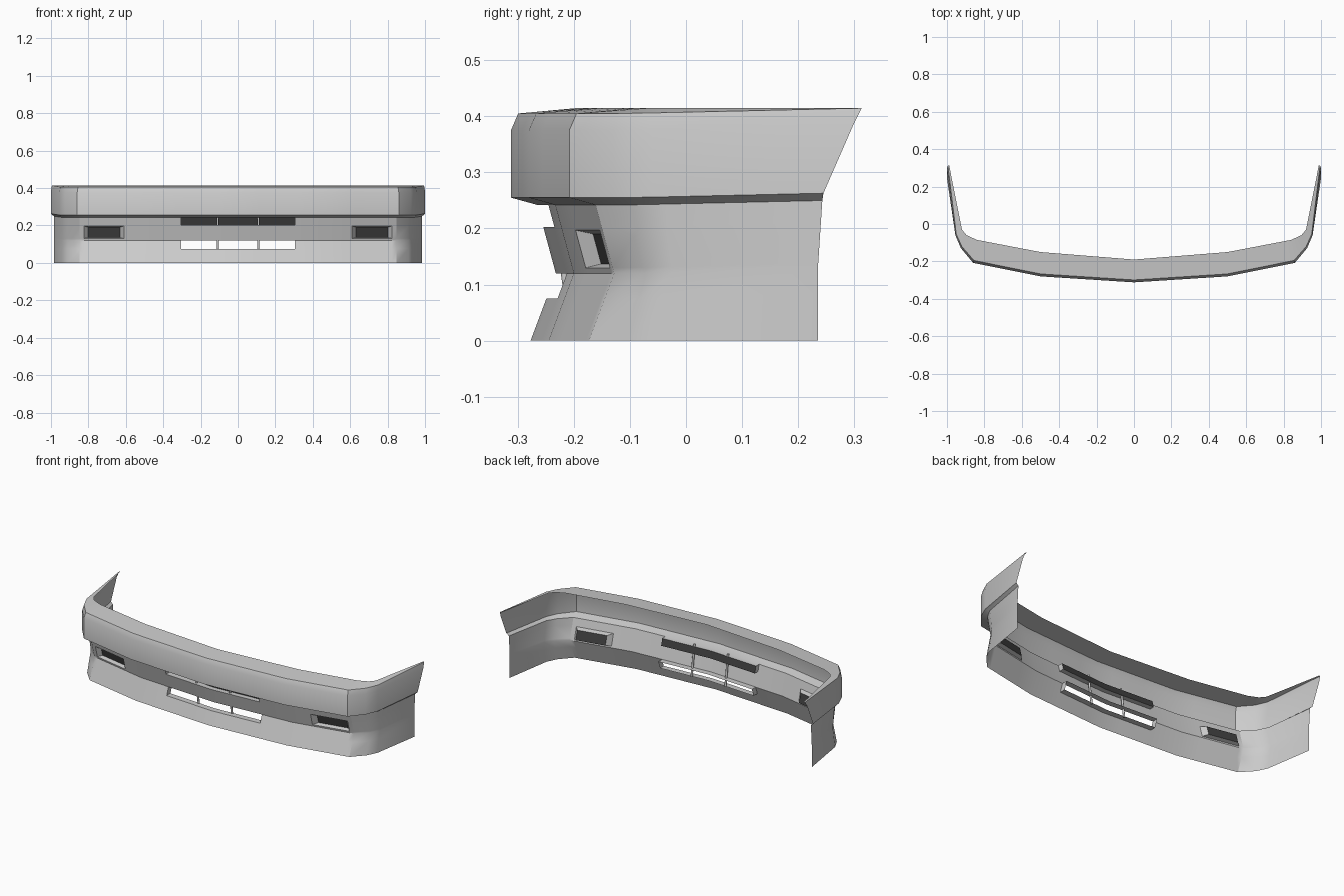
import bpy, bmesh
from mathutils import Vector

cube = bpy.data.objects.get("Cube")
if cube:
    bpy.data.objects.remove(cube)


def material(name, value):
    m = bpy.data.materials.new(name)
    m.use_nodes = True
    m.diffuse_color = (value, value, value, 1)
    m.node_tree.nodes["Principled BSDF"].inputs["Base Color"].default_value = m.diffuse_color
    return m


grey = material("light grey", 0.6)
dark = material("dark grey", 0.05)


def lerp_table(table, key):
    """Linear lookup in rows of (key, values...)."""
    for a, b in zip(table, table[1:]):
        if key <= b[0]:
            t = (key - a[0]) / (b[0] - a[0])
            return [p + (q - p) * t for p, q in zip(a[1:], b[1:])]
    return list(table[-1][1:])


# Plan outline of the band: x, y, share of the profile offset
PLAN = [(0, -.312, 1), (.5, -.28, 1), (.86, -.208, 1), (.925, -.13, .75), (.955, -.06, .45)]
# Inner edge of the top flange for the same columns
FLANGE = [(0, -.19), (.5, -.15), (.84, -.085), (.895, -.06), (.92, -.03), (.988, .313)]
# Profile: z, setback, width scale, y of the rear end
PROFILE = [(0, .035, .985, .235), (.12, .08, .985, .235), (.242, .047, .985, .243),
           (.255, 0, 1, .245), (.375, 0, 1, .298), (.405, .013, .995, .313)]
HALF = [0, .11, .31, .5, .62, .835, .86, .925, .955, 1]
COLS = [-x for x in HALF[:0:-1]] + HALF
ROWS = [0, .075, .12, .13, .197, .203, .242, .255, .375, .405]


def shell_point(x, z):
    setback, scale, rear = lerp_table(PROFILE, z)
    if abs(x) == 1:
        y = rear
    else:
        y, share = lerp_table(PLAN, abs(x))
        y += setback * share
    rise = .008 * max(0, y + .1) / .35 if z else 0
    return Vector((x * scale, y, z + rise))


def flange_point(x):
    # Match each outer column with its inner partner
    keys = [p[0] for p in PLAN] + [1]
    table = [(k, *p) for k, p in zip(keys, FLANGE)]
    ix, iy = lerp_table(table, abs(x))
    return Vector((ix if x > 0 else -ix, iy, .415))


# Bumper skin
bm = bmesh.new()
grid = [[bm.verts.new(shell_point(x, z)) for x in COLS] for z in ROWS]
grid.append([bm.verts.new(flange_point(x)) for x in COLS])
cells = {}
for r in range(len(ROWS)):
    for c in range(len(COLS) - 1):
        cells[r, c] = bm.faces.new((grid[r][c], grid[r][c + 1],
                                    grid[r + 1][c + 1], grid[r + 1][c]))


def recess(x0, x1, z0, z1, depth, taper, panel):
    """Push the cells in a window backwards, closed by a dark panel or left open."""
    faces = [f for (r, c), f in cells.items() if r < len(ROWS) - 1
             and z0 <= ROWS[r] and ROWS[r + 1] <= z1
             and x0 <= COLS[c] and COLS[c + 1] <= x1]
    out = bmesh.ops.extrude_face_region(bm, geom=faces)["geom"]
    verts = [g for g in out if isinstance(g, bmesh.types.BMVert)]
    caps = [g for g in out if isinstance(g, bmesh.types.BMFace)]
    old = [f for f in faces if f.is_valid and f not in caps]
    if old:
        bmesh.ops.delete(bm, geom=old, context='FACES_ONLY')
    for key in [k for k, f in cells.items() if not f.is_valid]:
        del cells[key]
    centre = sum((v.co for v in verts), Vector()) / len(verts)
    for v in verts:
        v.co = centre + (v.co - centre) * taper
        v.co.y += depth
    if panel:
        for f in caps:
            f.material_index = 1
    else:
        bmesh.ops.delete(bm, geom=caps, context='FACES')


recess(-.31, .31, .075, .12, .035, 1, False)
recess(-.31, .31, .203, .242, .03, 1, True)
for x0, x1 in ((-.835, -.62), (.62, .835)):
    recess(x0, x1, .13, .197, .025, .8, True)

mesh = bpy.data.meshes.new("bumper_skin")
bm.to_mesh(mesh)
bm.free()
skin = bpy.data.objects.new("bumper_skin", mesh)
bpy.context.collection.objects.link(skin)
mesh.materials.append(grey)
mesh.materials.append(dark)

# Two upright rods dividing the centre openings
rods = []
for side, x in (("right", -.11), ("left", .11)):
    low, high = Vector((x, -.21, .07)), Vector((x, -.236, .255))
    axis = high - low
    bpy.ops.mesh.primitive_cylinder_add(vertices=12, radius=.006, depth=axis.length,
                                        location=(low + high) / 2,
                                        rotation=axis.to_track_quat('Z', 'Y').to_euler())
    rod = bpy.context.object
    rod.name = side + "_grille_rod"
    rod.data.materials.append(grey)
    rods.append(rod)

# Smooth panels with sharp creases
bpy.ops.object.select_all(action='DESELECT')
for ob in [skin] + rods:
    ob.select_set(True)
bpy.context.view_layer.objects.active = skin
bpy.ops.object.shade_smooth_by_angle(angle=.55)
